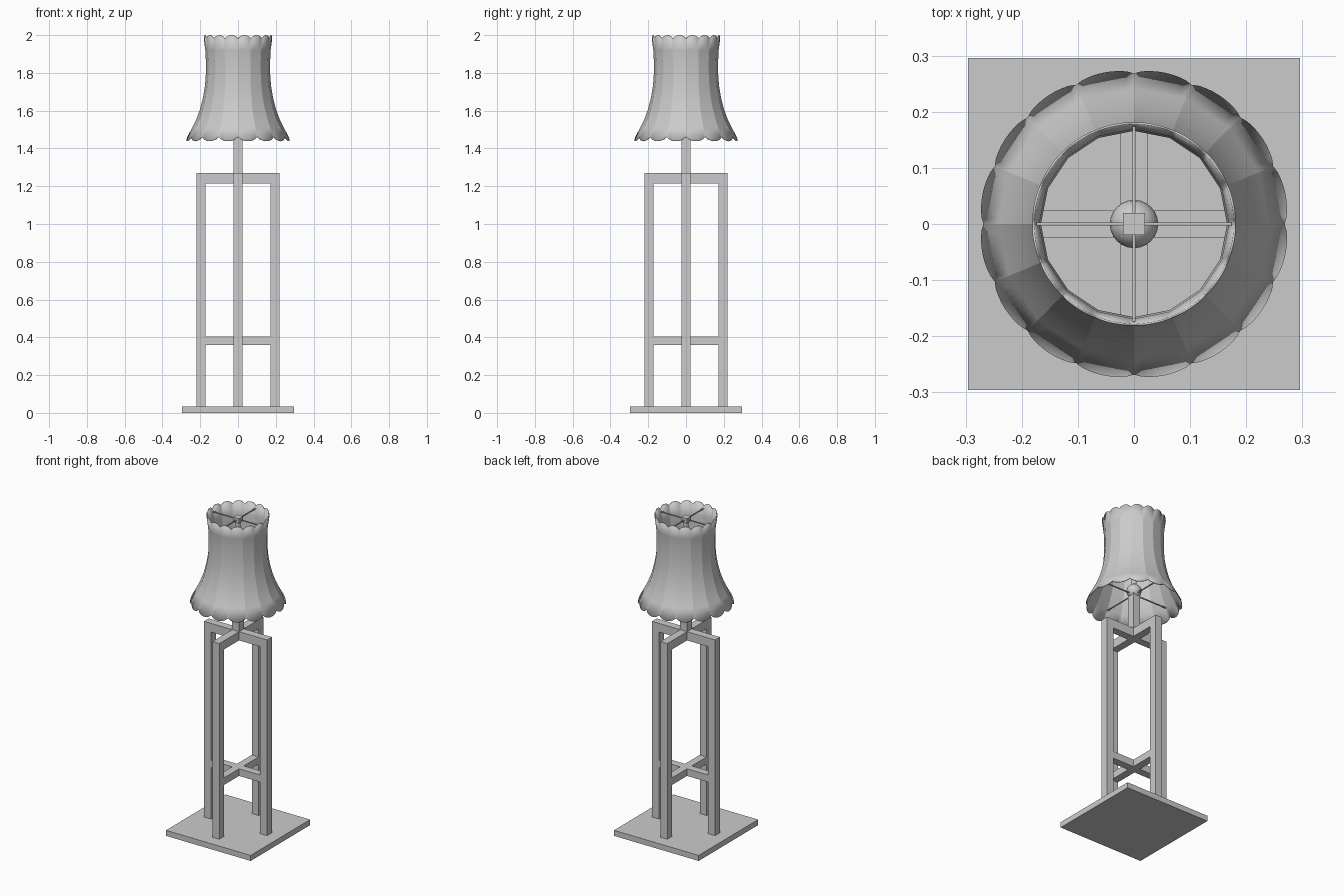
import bpy, bmesh
from math import sin, cos, pi
from mathutils import Vector

old = bpy.data.objects.get("Cube")
if old:
    bpy.data.objects.remove(old, do_unlink=True)

grey = bpy.data.materials.new("plain_grey")
grey.use_nodes = True
GREY = (0.6, 0.6, 0.6, 1)
grey.diffuse_color = GREY
grey.node_tree.nodes["Principled BSDF"].inputs["Base Color"].default_value = GREY


def make(name, bm, smooth=None):
    bmesh.ops.recalc_face_normals(bm, faces=bm.faces)
    mesh = bpy.data.meshes.new(name)
    bm.to_mesh(mesh)
    bm.free()
    mesh.materials.append(grey)
    ob = bpy.data.objects.new(name, mesh)
    bpy.context.collection.objects.link(ob)
    if smooth:
        bpy.ops.object.select_all(action='DESELECT')
        ob.select_set(True)
        bpy.context.view_layer.objects.active = ob
        bpy.ops.object.shade_smooth_by_angle(angle=smooth)
    return ob


def box(name, lo, hi):
    bm = bmesh.new()
    bmesh.ops.create_cube(bm, size=1)
    lo, hi = Vector(lo), Vector(hi)
    for v in bm.verts:
        v.co = (lo + hi) / 2 + v.co * (hi - lo)
    return make(name, bm)


def cylinder(name, r, z0, z1, sides=16):
    bm = bmesh.new()
    bmesh.ops.create_cone(bm, cap_ends=True, segments=sides, radius1=r, radius2=r, depth=z1 - z0)
    bmesh.ops.translate(bm, verts=bm.verts, vec=(0, 0, (z0 + z1) / 2))
    return make(name, bm, 0.6)


def cross(name, reach, half, z0, z1):
    box(name + "_x", (-reach, -half, z0), (reach, half, z1))
    box(name + "_y", (-half, -reach, z0), (half, reach, z1))


# Base and four-legged frame
W, LEG, TOP = 0.024, 0.22, 1.27
box("base", (-0.296, -0.296, 0), (0.296, 0.296, 0.035))
inner = LEG - 2 * W
for side, s in (("left", 1), ("right", -1)):
    a, b = sorted((s * inner, s * LEG))
    box(side + "_leg", (a, -W, 0.035), (b, W, TOP))
for side, s in (("back", 1), ("front", -1)):
    a, b = sorted((s * inner, s * LEG))
    box(side + "_leg", (-W, a, 0.035), (W, b, TOP))
cross("upper_crossbar", inner, W, 1.215, TOP)
cross("lower_crossbar", inner, W, 0.36, 0.405)

# Post, socket ball, stem and cap
box("post", (-W, -W, TOP), (W, W, 1.51))
bm = bmesh.new()
bmesh.ops.create_uvsphere(bm, u_segments=24, v_segments=12, radius=0.043)
bmesh.ops.translate(bm, verts=bm.verts, vec=(0, 0, 1.53))
make("socket_ball", bm, 0.6)
cylinder("stem", 0.014, 1.55, 1.96)
box("stem_cap", (-0.02, -0.02, 1.95), (0.02, 0.02, 1.98))

# Wire supports inside the shade
cross("upper_spoke", 0.174, 0.003, 1.962, 1.968)
cross("lower_spoke", 0.235, 0.003, 1.505, 1.511)

# Flared shade of flat panels with scalloped rims
PANELS, SUB = 16, 8
PROFILE = [(0.265, 1.460), (0.238, 1.51), (0.216, 1.555), (0.196, 1.61), (0.181, 1.67),
           (0.171, 1.73), (0.166, 1.80), (0.166, 1.86), (0.169, 1.92), (0.177, 1.982)]
bm = bmesh.new()
columns = []
for p in range(PANELS):
    a0, a1 = (2 * pi * k / PANELS for k in (p, p + 1))
    d0, d1 = (Vector((cos(a), sin(a), 0)) for a in (a0, a1))
    for i in range(SUB):
        u = i / SUB
        arch = sin(pi * u) ** 0.7 if i else 0
        direction = d0.lerp(d1, u)
        column = []
        for row, (r, z) in enumerate(PROFILE):
            if row == 0:
                r, z = r + 0.012 * arch, z - 0.022 * arch
            elif row == len(PROFILE) - 1:
                r, z = r + 0.004 * arch, z + 0.018 * arch
            column.append(bm.verts.new(direction * r + Vector((0, 0, z))))
        columns.append(column)
for c, left in enumerate(columns):
    right = columns[(c + 1) % len(columns)]
    for k in range(len(PROFILE) - 1):
        bm.faces.new((left[k], right[k], right[k + 1], left[k + 1]))
shade = make("lamp_shade", bm, 0.33)
wall = shade.modifiers.new("wall", 'SOLIDIFY')
wall.thickness = 0.004
wall.offset = -1
